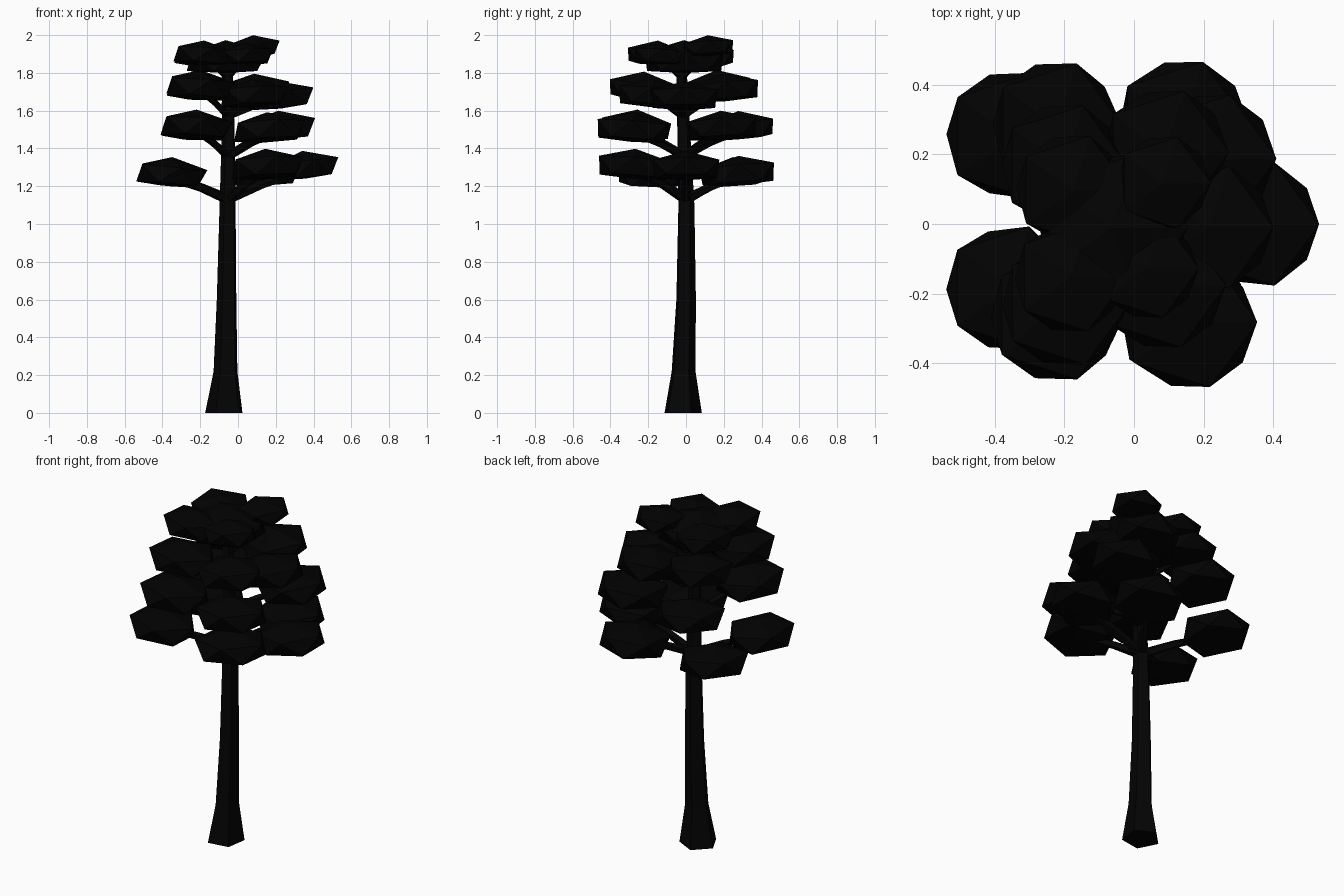
import bpy, bmesh, math
from mathutils import Vector, Matrix

if "Cube" in bpy.data.objects:
    bpy.data.objects.remove(bpy.data.objects["Cube"])


def material(name, col):
    m = bpy.data.materials.new(name)
    m.diffuse_color = (*col, 1)
    m.use_nodes = True
    m.node_tree.nodes["Principled BSDF"].inputs["Base Color"].default_value = m.diffuse_color
    return m


BARK = material("bark", (0.001, 0.001, 0.001))
LEAF = material("leaf", (0.0005, 0.0005, 0.0005))


def finish(name, bm, mat):
    bmesh.ops.recalc_face_normals(bm, faces=bm.faces)
    me = bpy.data.meshes.new(name)
    bm.to_mesh(me)
    bm.free()
    me.materials.append(mat)
    ob = bpy.data.objects.new(name, me)
    bpy.context.collection.objects.link(ob)
    return ob


def tube(name, path, sides=5, horizontal=False):
    """Low-poly tube through (x, y, z, radius) points."""
    bm = bmesh.new()
    rings = []
    for i, (x, y, z, r) in enumerate(path):
        a, b = path[max(i - 1, 0)], path[min(i + 1, len(path) - 1)]
        d = Vector((b[0] - a[0], b[1] - a[1], b[2] - a[2]))
        q = Matrix.Identity(3) if horizontal else d.to_track_quat('Z', 'Y').to_matrix()
        ring = []
        for k in range(sides):
            t = math.radians(-45) + 2 * math.pi * k / sides
            ring.append(bm.verts.new(Vector((x, y, z)) + q @ Vector((r * math.cos(t), r * math.sin(t), 0))))
        rings.append(ring)
    for lo, hi in zip(rings, rings[1:]):
        for k in range(sides):
            j = (k + 1) % sides
            bm.faces.new((lo[k], lo[j], hi[j], hi[k]))
    bm.faces.new(rings[0][::-1])
    bm.faces.new(rings[-1])
    return finish(name, bm, BARK)


# Trunk with flared foot
TRUNK = [(-0.07, -0.02, 0, 0.105), (-0.063, -0.016, 0.22, 0.067), (-0.058, -0.002, 0.6, 0.055),
         (-0.053, 0, 1.1, 0.045), (-0.05, -0.014, 1.5, 0.036), (-0.055, -0.027, 1.87, 0.028)]
tube("trunk", TRUNK, horizontal=True)


def trunk_at(z):
    for a, b in zip(TRUNK, TRUNK[1:]):
        if a[2] <= z <= b[2]:
            return Vector(a[:3]).lerp(Vector(b[:3]), (z - a[2]) / (b[2] - a[2]))


def foliage_pad(name, x, y, z, r):
    """Flattened icosahedron with a flat underside, tipped up outwards."""
    bm = bmesh.new()
    bmesh.ops.create_icosphere(bm, subdivisions=1, radius=1)
    for v in bm.verts:
        h = v.co.z
        flat = Vector((v.co.x, v.co.y, 0))
        if flat.length > 0.1:
            flat = flat.normalized() * r * (1.02 if h > 0 else 0.96)
        up = 0.48 if h > 0.9 else 0.19 if h > 0 else -0.28 if h > -0.9 else -0.33
        v.co = Vector((flat.x, flat.y, up * r))
    out = Vector((x + 0.05, y + 0.01, 0))
    tilt = Matrix.Identity(4)
    if out.length > 0.08:
        tilt = Matrix.Rotation(math.radians(6), 4, Vector((out.y, -out.x, 0)).normalized())
        tilt = tilt.inverted() if (tilt @ out).z < 0 else tilt
    bm.transform(Matrix.Translation((x, y, z)) @ tilt)
    return finish(name, bm, LEAF)


# Tiers: (branch start height, branch radius, pads as x, y, z, radius)
TIERS = [
    (1.13, 0.028, [(0.35, 0.0, 1.30, 0.182), (0.14, 0.285, 1.27, 0.19), (-0.355, 0.255, 1.265, 0.187),
                   (-0.36, -0.185, 1.26, 0.182), (0.15, -0.275, 1.305, 0.195)]),
    (1.36, 0.024, [(0.22, 0.19, 1.51, 0.188), (-0.225, 0.285, 1.51, 0.185),
                   (-0.225, -0.265, 1.515, 0.19), (0.16, -0.285, 1.50, 0.192)]),
    (1.57, 0.020, [(0.22, -0.01, 1.67, 0.18), (0.09, 0.21, 1.71, 0.18), (-0.205, 0.17, 1.73, 0.178),
                   (-0.2, -0.23, 1.72, 0.182), (0.08, -0.18, 1.68, 0.182)]),
    (1.77, 0.015, [(0.085, 0.12, 1.935, 0.135), (-0.18, 0.1, 1.885, 0.16), (-0.185, -0.155, 1.895, 0.16),
                   (0.04, -0.13, 1.89, 0.145), (-0.065, -0.01, 1.87, 0.215)]),
]

for t, (z0, br, pads) in enumerate(TIERS, 1):
    for i, (x, y, z, r) in enumerate(pads, 1):
        foliage_pad(f"foliage_{t}_{i}", x, y, z, r)
        # Bent branch from trunk to pad underside
        s, e = trunk_at(z0), Vector((x, y, z - 0.02))
        mid = s.lerp(e, 0.45) + Vector((0, 0, 0.01))
        tube(f"branch_{t}_{i}", [(*s, br), (*mid, br * 0.8), (*e, br * 0.55)])
